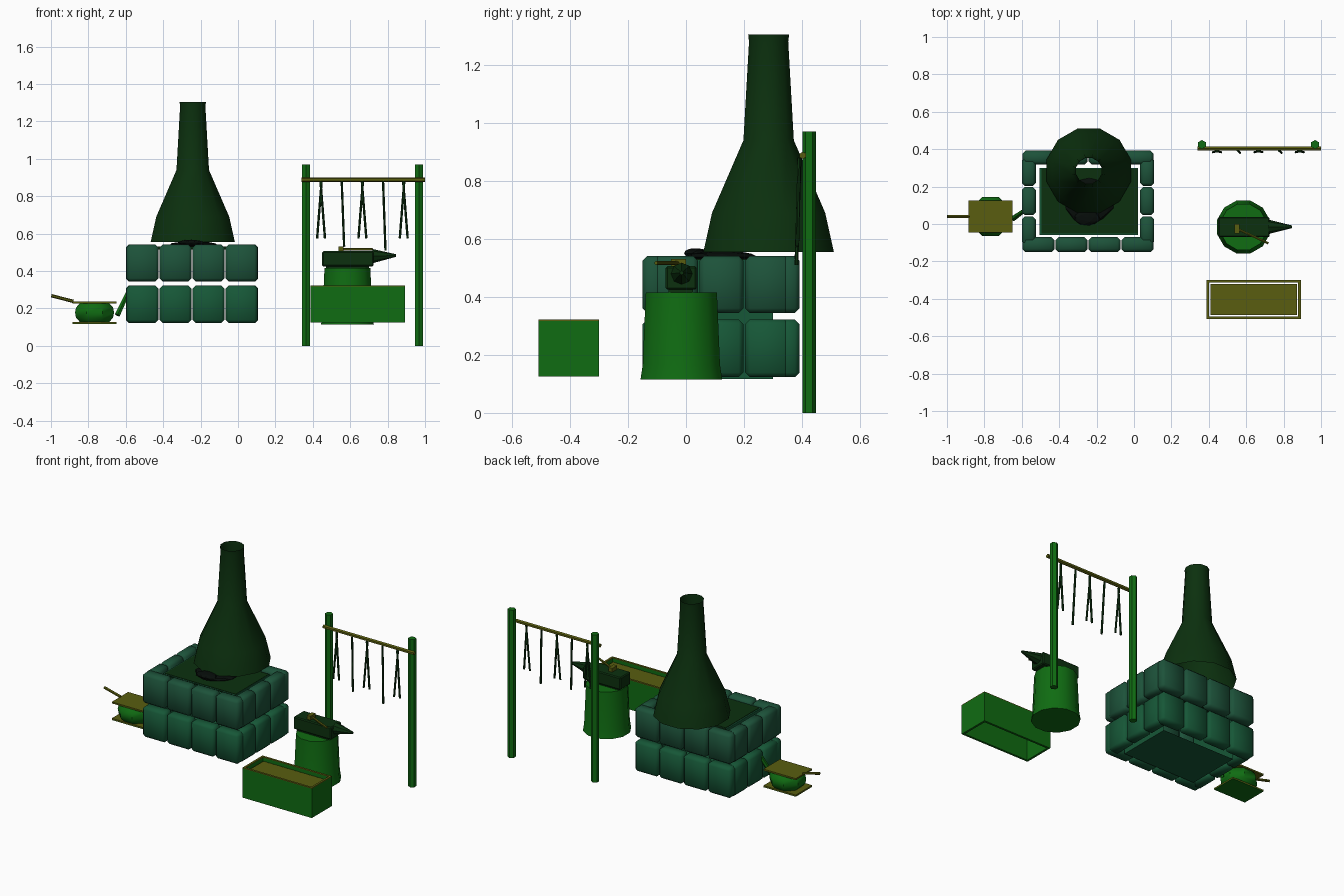
import bpy, bmesh, math, random
from mathutils import Vector

if "Cube" in bpy.data.objects:
    bpy.data.objects.remove(bpy.data.objects["Cube"])

random.seed(4)


def material(name, rgb):
    m = bpy.data.materials.new(name)
    m.diffuse_color = (*rgb, 1)
    m.use_nodes = True
    m.node_tree.nodes["Principled BSDF"].inputs["Base Color"].default_value = m.diffuse_color
    return m


STONE_LOW = material("stone_lower", (0.008, 0.095, 0.038))
STONE_TOP = material("stone_upper", (0.012, 0.085, 0.042))
IRON = material("iron", (0.0035, 0.030, 0.0045))
WOOD = material("wood", (0.005, 0.150, 0.006))
PALE = material("pale_wood", (0.10, 0.11, 0.005))
COAL = material("coal", (0.002, 0.004, 0.003))


def finish(name, bm, mat, smooth=None):
    me = bpy.data.meshes.new(name)
    bm.to_mesh(me)
    bm.free()
    ob = bpy.data.objects.new(name, me)
    bpy.context.collection.objects.link(ob)
    me.materials.append(mat)
    if smooth:
        bpy.ops.object.select_all(action='DESELECT')
        ob.select_set(True)
        bpy.context.view_layer.objects.active = ob
        bpy.ops.object.shade_smooth_by_angle(angle=math.radians(smooth))
    return ob


def box(name, x, y, z, mat, bevel=0.0, open_sides=(), segs=1, smooth=None):
    """Box from (min, max) ranges; open_sides lists axes whose two faces are removed."""
    bm = bmesh.new()
    bmesh.ops.create_cube(bm, size=1)
    for v in bm.verts:
        v.co = [r[0] + (c + 0.5) * (r[1] - r[0]) for r, c in zip((x, y, z), v.co)]
    bm.normal_update()
    for axis in open_sides:
        gone = [f for f in bm.faces if abs(f.normal[axis]) > 0.9]
        bmesh.ops.delete(bm, geom=gone, context='FACES_ONLY')
    if bevel:
        bmesh.ops.bevel(bm, geom=bm.edges[:], offset=bevel, segments=segs,
                        profile=0.5, affect='EDGES')
    return finish(name, bm, mat, smooth)


def lathe(name, cx, cy, profile, sides, mat, caps=True):
    """Stack of (radius, z) rings with flats facing the axes."""
    bm = bmesh.new()
    rings = []
    for r, z in profile:
        rings.append([bm.verts.new((cx + r * math.cos((i + 0.5) * math.tau / sides),
                                    cy + r * math.sin((i + 0.5) * math.tau / sides), z))
                      for i in range(sides)])
    for a, b in zip(rings, rings[1:]):
        for i in range(sides):
            j = (i + 1) % sides
            bm.faces.new((a[i], a[j], b[j], b[i]))
    if caps:
        bm.faces.new(rings[0][::-1])
        bm.faces.new(rings[-1])
    return finish(name, bm, mat, 35)


def rod(name, a, b, r, mat, r2=None, sides=6):
    a, b = Vector(a), Vector(b)
    bm = bmesh.new()
    bmesh.ops.create_cone(bm, cap_ends=True, segments=sides, radius1=r,
                          radius2=r if r2 is None else r2, depth=(b - a).length)
    m = (b - a).to_track_quat('Z', 'Y').to_matrix().to_4x4()
    m.translation = (a + b) / 2
    bm.transform(m)
    return finish(name, bm, mat, 35)


# Forge: hollow core ringed by two courses of rounded blocks
box("forge_core", (-0.505, 0.022), (-0.06, 0.30), (0.117, 0.527), STONE_LOW, open_sides=(1,))
box("hearth_top", (-0.495, 0.018), (-0.05, 0.295), (0.515, 0.53), IRON)
for course, (z, mat) in enumerate((((0.123, 0.322), STONE_LOW), ((0.345, 0.541), STONE_TOP))):
    for i in range(4):
        x0 = -0.596 + i * 0.1765
        for side, y in (("front", (-0.15, -0.07)), ("back", (0.318, 0.392))):
            box(f"{side}_block_{course}_{i}", (x0, x0 + 0.171), y, z, mat, 0.016, smooth=100)
    for i in range(3):
        y0 = -0.11 + i * 0.157
        for side, x in (("left", (-0.60, -0.525)), ("right", (0.033, 0.108))):
            box(f"{side}_block_{course}_{i}", x, (y0, y0 + 0.151), z, mat, 0.016, smooth=100)

# Coal bed
for name, c, s in (("coal_bed", (-0.24, 0.125, 0.538), (0.135, 0.13, 0.022)),
                   ("coal_lump", (-0.25, 0.035, 0.55), (0.07, 0.045, 0.018))):
    bm = bmesh.new()
    bmesh.ops.create_icosphere(bm, subdivisions=2, radius=1)
    for v in bm.verts:
        k = random.uniform(0.92, 1.04)
        v.co = [c[i] + v.co[i] * s[i] * k for i in range(3)]
    finish(name, bm, COAL)

# Open hood and chimney
lathe("chimney_hood", -0.242, 0.285, [(0.233, 0.555), (0.202, 0.69), (0.09, 0.94),
      (0.07, 1.28), (0.073, 1.305)], 12, IRON, caps=False)

# Bellows
box("bellows_underside", (-0.885, -0.65), (-0.045, 0.125), (0.117, 0.120), WOOD)
for name, z in (("bellows_bottom_board", (0.120, 0.128)), ("bellows_top_board", (0.226, 0.236))):
    box(name, (-0.885, -0.65), (-0.045, 0.125), z, PALE)
lathe("bellows_bag", -0.767, 0.04, [(0.085, 0.128), (0.107, 0.15), (0.113, 0.178),
      (0.107, 0.205), (0.085, 0.227)], 8, WOOD)
rod("bellows_handle", (-0.88, 0.04, 0.238), (-0.998, 0.04, 0.268), 0.009, PALE)
rod("bellows_nozzle", (-0.645, 0.03, 0.165), (-0.575, 0.08, 0.315), 0.016, WOOD, 0.011)

# Anvil on its stump
lathe("anvil_stump", 0.585, -0.016, [(0.146, 0.115), (0.138, 0.165), (0.127, 0.415)], 12, WOOD)
box("anvil_foot", (0.47, 0.70), (-0.06, 0.025), (0.413, 0.432), IRON)
box("anvil_body", (0.45, 0.725), (-0.07, 0.037), (0.425, 0.506), IRON, 0.006)
rod("anvil_horn", (0.72, -0.015, 0.480), (0.845, -0.015, 0.483), 0.038, IRON, 0.007, 8)

# Hammer resting on the anvil
box("hammer_head", (0.537, 0.563), (-0.052, 0.0), (0.506, 0.531), PALE)
rod("hammer_handle", (0.55, -0.025, 0.517), (0.718, -0.103, 0.517), 0.007, PALE)

# Quench trough: open frame with a pale rim and water inside
TX, TY, T = (0.388, 0.892), (-0.508, -0.30), 0.014
for part, z, mat in (("wall", (0.125, 0.317), WOOD), ("rim", (0.317, 0.322), PALE)):
    box(f"trough_{part}_front", TX, (TY[0], TY[0] + T), z, mat)
    box(f"trough_{part}_back", TX, (TY[1] - T, TY[1]), z, mat)
    box(f"trough_{part}_left", (TX[0], TX[0] + T), (TY[0] + T, TY[1] - T), z, mat)
    box(f"trough_{part}_right", (TX[1] - T, TX[1]), (TY[0] + T, TY[1] - T), z, mat)
box("trough_water", (0.409, 0.871), (-0.487, -0.321), (0.29, 0.298), PALE)

# Tool rack
for side, x in (("left", 0.363), ("right", 0.968)):
    rod(f"rack_post_{side}", (x, 0.425, 0), (x, 0.425, 0.97), 0.024, WOOD)
rod("rack_bar", (0.34, 0.403, 0.888), (1.0, 0.403, 0.888), 0.0125, PALE)

# Hanging tongs (pairs) and pokers (singles)
for i in range(5):
    x = 0.444 + i * 0.1105
    if i % 2 == 0:
        for k, s in (("left", -1), ("right", 1)):
            rod(f"tongs_{i}_{k}", (x - s * 0.003, 0.39, 0.88), (x + s * 0.021, 0.384, 0.575),
                0.0065, IRON)
    else:
        rod(f"poker_{i}", (x, 0.392, 0.88), (x + 0.013, 0.381, 0.53 if i == 1 else 0.51),
            0.0065, IRON)
